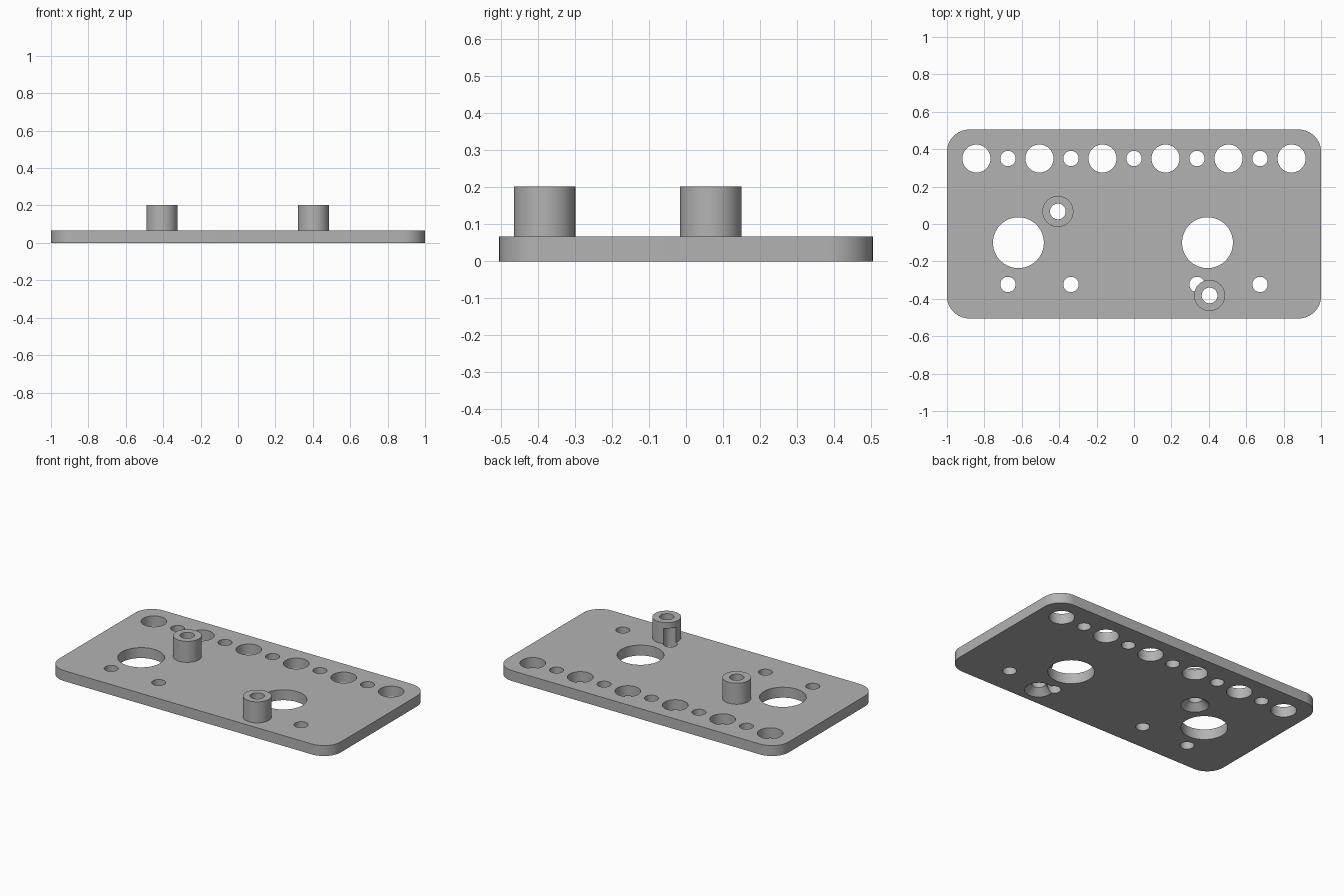
import bpy, bmesh, math

cube = bpy.data.objects.get("Cube")
if cube:
    bpy.data.objects.remove(cube, do_unlink=True)

PLATE_TOP, BOSS_TOP = 0.067, 0.202
HALF_X, HALF_Y, CORNER = 1.0, 0.505, 0.12
PITCH, SMALL, MEDIUM, LARGE = 0.337, 0.041, 0.075, 0.136
BOSS_R, BORE_R, SINK_DEPTH = 0.083, 0.042, 0.04
BOSSES = {"left_boss": (0.404, -0.382), "right_boss": (-0.407, 0.067)}

grey = bpy.data.materials.new("plain grey")
grey.use_nodes = True
colour = (0.45, 0.45, 0.45, 1)
grey.diffuse_color = colour
grey.node_tree.nodes["Principled BSDF"].inputs["Base Color"].default_value = colour


def make_object(name, bm):
    bmesh.ops.recalc_face_normals(bm, faces=bm.faces)
    mesh = bpy.data.meshes.new(name)
    bm.to_mesh(mesh)
    bm.free()
    mesh.materials.append(grey)
    obj = bpy.data.objects.new(name, mesh)
    bpy.context.collection.objects.link(obj)
    return obj


def turned(bm, x, y, profile, sides=64):
    """Closed solid of revolution through (radius, height) points."""
    rings = []
    for r, z in profile:
        rings.append([bm.verts.new((x + r * math.cos(math.tau * i / sides),
                                    y + r * math.sin(math.tau * i / sides), z))
                      for i in range(sides)])
    for low, high in zip(rings, rings[1:]):
        for i in range(sides):
            j = (i + 1) % sides
            bm.faces.new((low[i], low[j], high[j], high[i]))
    bm.faces.new(rings[0][::-1])
    bm.faces.new(rings[-1])


# Rounded base plate
bm = bmesh.new()
outline = []
for k, (sx, sy) in enumerate([(1, 1), (-1, 1), (-1, -1), (1, -1)]):
    for i in range(17):
        a = (k + i / 16) * math.pi / 2
        outline.append(bm.verts.new((sx * (HALF_X - CORNER) + CORNER * math.cos(a),
                                     sy * (HALF_Y - CORNER) + CORNER * math.sin(a), 0)))
base = bm.faces.new(outline)
top = bmesh.ops.extrude_face_region(bm, geom=[base], use_keep_orig=True)["geom"]
bmesh.ops.translate(bm, vec=(0, 0, PLATE_TOP),
                    verts=[v for v in top if isinstance(v, bmesh.types.BMVert)])
parts = [make_object("base_plate", bm)]

# Standing bosses
for name, (x, y) in BOSSES.items():
    bm = bmesh.new()
    turned(bm, x, y, [(BOSS_R, PLATE_TOP), (BOSS_R, BOSS_TOP)])
    parts.append(make_object(name, bm))

# Straight holes: back row, front row and two large openings
holes = [((i - 2.5) * PITCH, 0.35, MEDIUM) for i in range(6)]
holes += [(i * PITCH, 0.35, SMALL) for i in range(-2, 3)]
holes += [(i * PITCH, -0.323, SMALL) for i in (-2, -1, 1, 2)]
holes += [(-0.618, -0.10, LARGE), (0.393, -0.10, LARGE)]
bm = bmesh.new()
for x, y, r in holes:
    turned(bm, x, y, [(r, -0.05), (r, 0.165)])
hole_cutter = make_object("hole_cutter", bm)

# Bores through the bosses, countersunk from below
bm = bmesh.new()
for x, y in BOSSES.values():
    turned(bm, x, y, [(BOSS_R, -0.05), (BOSS_R, 0), (BORE_R, SINK_DEPTH), (BORE_R, 0.25)])
bore_cutter = make_object("bore_cutter", bm)

for part in parts:
    for cutter in (hole_cutter, bore_cutter):
        cut = part.modifiers.new(cutter.name, "BOOLEAN")
        cut.operation = "DIFFERENCE"
        cut.solver = "EXACT"
        cut.object = cutter

# Bake the cuts, drop the cutters and smooth the round walls
bpy.context.view_layer.update()
graph = bpy.context.evaluated_depsgraph_get()
baked = [bpy.data.meshes.new_from_object(p.evaluated_get(graph)) for p in parts]
for part, mesh in zip(parts, baked):
    part.modifiers.clear()
    part.data = mesh
for cutter in (hole_cutter, bore_cutter):
    bpy.data.objects.remove(cutter, do_unlink=True)
bpy.ops.object.select_all(action="DESELECT")
for part in parts:
    part.select_set(True)
bpy.context.view_layer.objects.active = parts[0]
bpy.ops.object.shade_smooth_by_angle(angle=math.radians(30))
